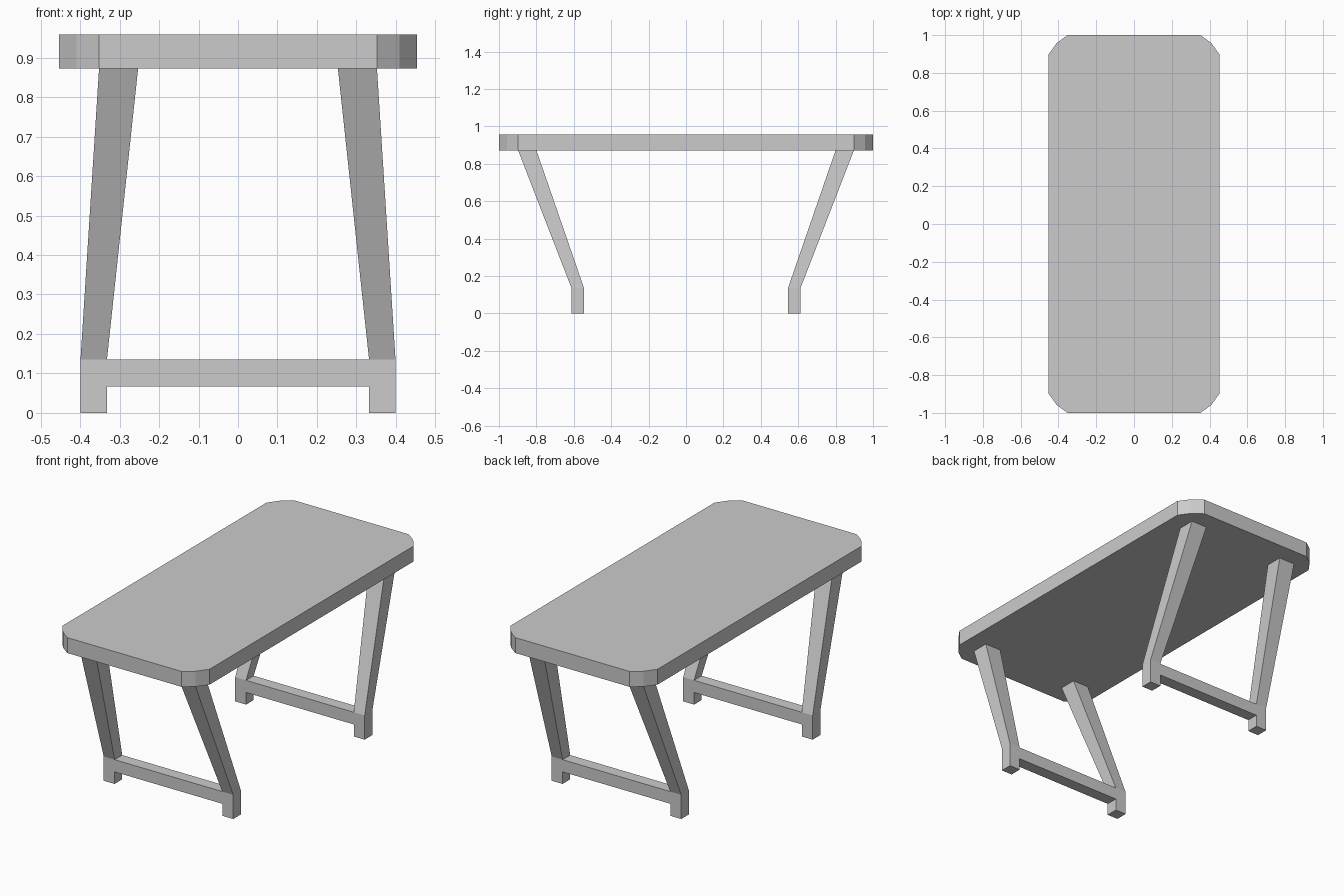
import bpy, bmesh

if "Cube" in bpy.data.objects:
    bpy.data.objects.remove(bpy.data.objects["Cube"])


def loft(name, rings):
    """Closed solid through a stack of matching point rings."""
    bm = bmesh.new()
    loops = [[bm.verts.new(p) for p in ring] for ring in rings]
    n = len(loops[0])
    for low, high in zip(loops, loops[1:]):
        for i in range(n):
            j = (i + 1) % n
            bm.faces.new((low[i], low[j], high[j], high[i]))
    bm.faces.new(loops[0][::-1])
    bm.faces.new(loops[-1])
    bmesh.ops.recalc_face_normals(bm, faces=bm.faces)
    mesh = bpy.data.meshes.new(name)
    bm.to_mesh(mesh)
    bm.free()
    obj = bpy.data.objects.new(name, mesh)
    bpy.context.collection.objects.link(obj)
    return obj


def rect(x0, x1, y0, y1, z):
    return [(x0, y0, z), (x1, y0, z), (x1, y1, z), (x0, y1, z)]


# Table top with clipped, slightly bulged corners
corner = [(0.453, 0.897), (0.409, 0.958), (0.352, 1.0)]
outline = []
for sx, sy in ((1, 1), (-1, 1), (-1, -1), (1, -1)):
    pts = [(sx * x, sy * y) for x, y in corner]
    outline += pts if sx * sy > 0 else pts[::-1]
loft("table_top", [[(x, y, z) for x, y in outline] for z in (0.872, 0.958)])

# Splayed legs with upright feet, and a low stretcher at each end
for sy, end in ((-1, "front"), (1, "back")):
    for sx, side in ((-1, "left"), (1, "right")):
        loft(f"{end}_{side}_leg", [
            rect(sx * 0.332, sx * 0.399, sy * 0.545, sy * 0.612, 0.0),
            rect(sx * 0.332, sx * 0.399, sy * 0.545, sy * 0.612, 0.135),
            rect(sx * 0.253, sx * 0.352, sy * 0.80, sy * 0.898, 0.873),
        ])
    loft(f"{end}_stretcher", [
        rect(-0.332, 0.332, sy * 0.545, sy * 0.612, z) for z in (0.067, 0.135)
    ])
